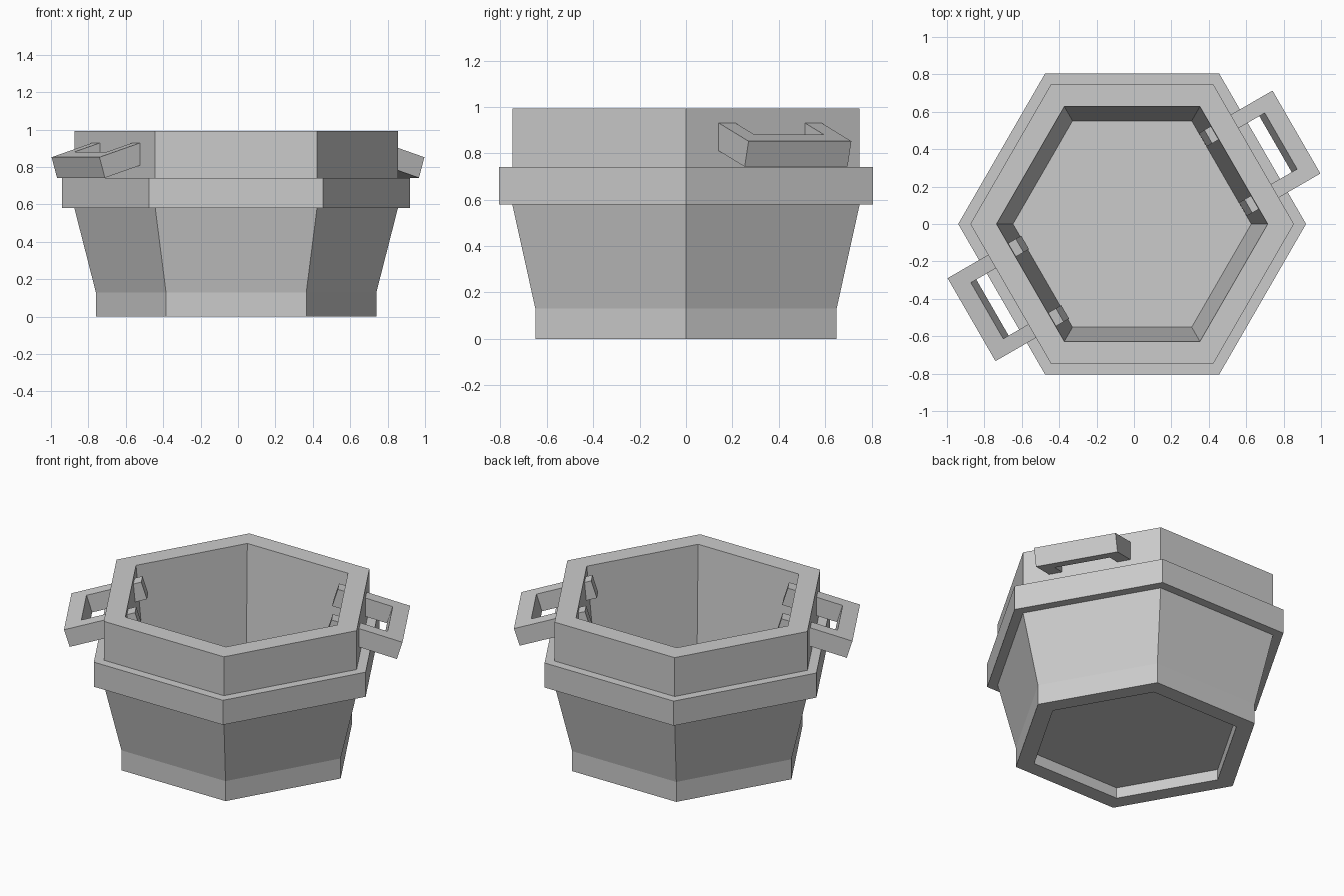
import bpy, bmesh
from math import cos, sin, pi, radians
from mathutils import Matrix, Vector

if "Cube" in bpy.data.objects:
    bpy.data.objects.remove(bpy.data.objects["Cube"])


def finish(bm, name):
    bmesh.ops.recalc_face_normals(bm, faces=bm.faces)
    me = bpy.data.meshes.new(name)
    bm.to_mesh(me)
    bm.free()
    ob = bpy.data.objects.new(name, me)
    bpy.context.collection.objects.link(ob)
    return ob


def hex_lathe(name, profile, closed=False):
    """Six-sided solid from (corner radius, z) rings; ends are capped or joined."""
    bm = bmesh.new()
    rings = [[bm.verts.new((r * cos(i * pi / 3), r * sin(i * pi / 3), z)) for i in range(6)]
             for r, z in profile]
    pairs = list(zip(rings, rings[1:]))
    if closed:
        pairs.append((rings[-1], rings[0]))
    else:
        bm.faces.new(rings[0])
        bm.faces.new(rings[-1])
    for a, b in pairs:
        for i in range(6):
            j = (i + 1) % 6
            bm.faces.new((a[i], a[j], b[j], b[i]))
    return finish(bm, name)


# Pot body: recessed underside, tapered wall, raised band, open rim, hollow inside
body = hex_lathe("pot_body", [
    (0.635, 0.07), (0.635, 0), (0.75, 0), (0.75, 0.13), (0.865, 0.58),
    (0.93, 0.58), (0.93, 0.74), (0.865, 0.74), (0.865, 0.993),
    (0.725, 0.993), (0.637, 0.13)])
body.location.x = -0.01


# Handles: tilted U frames whose arm ends pass through the wall
def handle(name, angle):
    tilt, length, bar, half, slot, thick = radians(17), 0.44, 0.1, 0.256, 0.173, 0.115
    outline = [(0, -half), (0, half), (-length, half), (-length, slot),
               (-bar, slot), (-bar, -slot), (-length, -slot), (-length, -half)]
    bm = bmesh.new()
    face = bm.faces.new([bm.verts.new((u, t, 0)) for u, t in outline])
    ext = bmesh.ops.extrude_face_region(bm, geom=[face])
    bmesh.ops.translate(bm, vec=Vector((0, 0, -thick)),
                        verts=[g for g in ext["geom"] if isinstance(g, bmesh.types.BMVert)])
    ob = finish(bm, name)
    ob.matrix_world = (Matrix.Translation((0, -0.01, 0)) @ Matrix.Rotation(angle, 4, 'Z')
                       @ Matrix.Translation((1.003, 0, 0.852)) @ Matrix.Rotation(tilt, 4, 'Y'))


handle("right_handle", radians(30))
handle("left_handle", radians(210))
